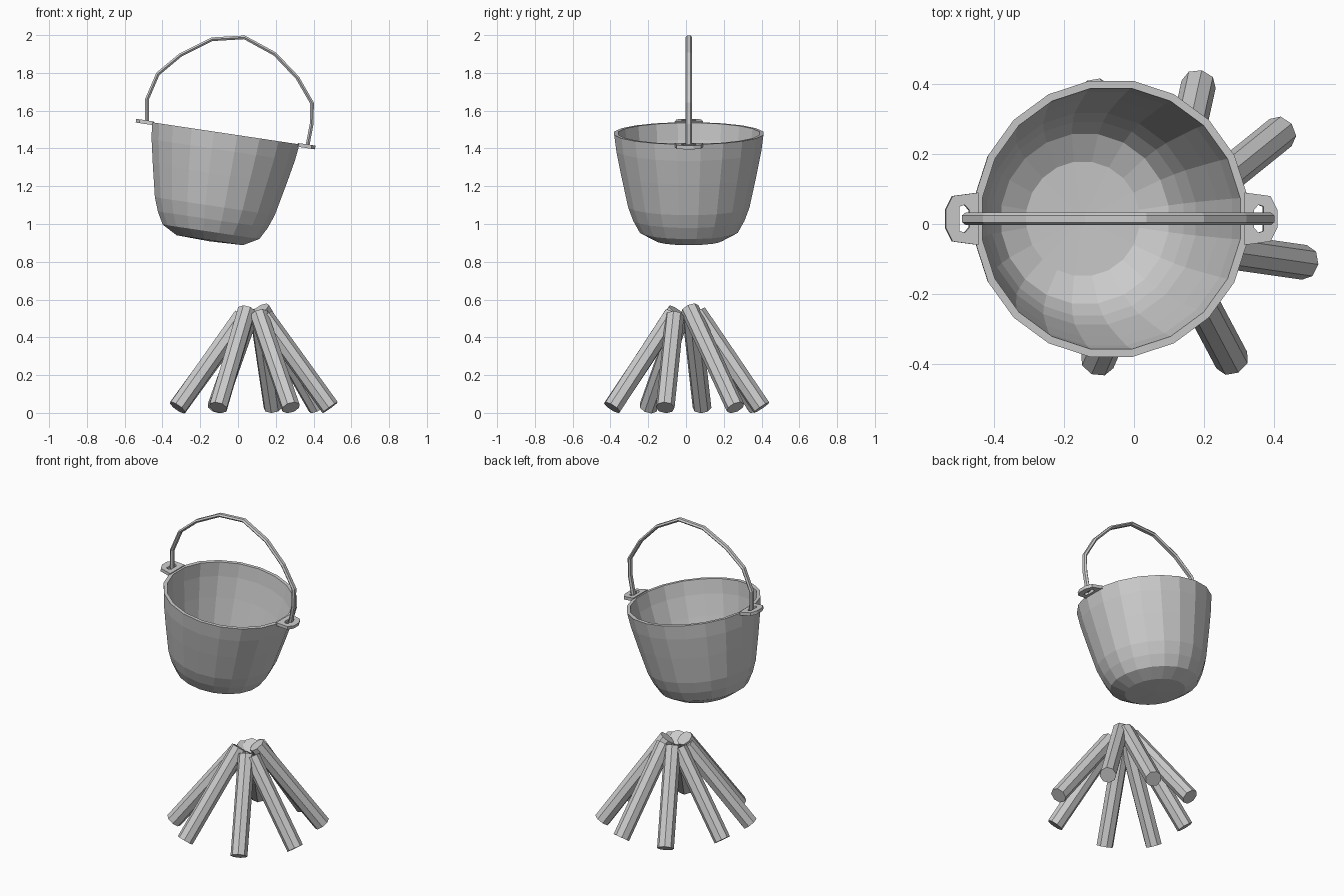
import bpy, bmesh, math
from mathutils import Vector, Matrix

if "Cube" in bpy.data.objects:
    bpy.data.objects.remove(bpy.data.objects["Cube"])

grey = bpy.data.materials.new("plain grey")
grey.diffuse_color = (0.6, 0.6, 0.6, 1)
grey.use_nodes = True
grey.node_tree.nodes["Principled BSDF"].inputs["Base Color"].default_value = grey.diffuse_color


def finish(name, bm, matrix=None):
    """Turn a bmesh into a flat-shaded grey object."""
    if matrix:
        bm.transform(matrix)
    bmesh.ops.recalc_face_normals(bm, faces=bm.faces)
    me = bpy.data.meshes.new(name)
    bm.to_mesh(me)
    bm.free()
    me.materials.append(grey)
    ob = bpy.data.objects.new(name, me)
    bpy.context.collection.objects.link(ob)
    return ob


def bridge(bm, a, b):
    """Join two closed rings of vertices with quads."""
    n = len(a)
    for i in range(n):
        j = (i + 1) % n
        bm.faces.new((a[i], a[j], b[j], b[i]))


# Frame of the tilted pot: origin at the middle of the rim
POT = Matrix.Translation((-0.065, 0.015, 1.48)) @ Matrix.Rotation(math.radians(8.5), 4, 'Y')

# Pot: one profile (radius, height) from outer bottom over the rim to inner floor
SIDES = 20
profile = [(0.18, -0.572), (0.262, -0.527), (0.298, -0.462), (0.325, -0.39),
           (0.362, -0.22), (0.388, -0.09), (0.40, 0.0),
           (0.378, 0.0), (0.368, -0.09), (0.343, -0.22), (0.306, -0.39),
           (0.28, -0.455), (0.245, -0.51), (0.165, -0.55)]
bm = bmesh.new()
rings = []
for r, z in profile:
    rings.append([bm.verts.new((r * math.cos((i + 0.5) * math.tau / SIDES),
                                r * math.sin((i + 0.5) * math.tau / SIDES), z))
                  for i in range(SIDES)])
for a, b in zip(rings, rings[1:]):
    bridge(bm, a, b)
for ring, z in ((rings[0], -0.578), (rings[-1], -0.555)):
    tip = bm.verts.new((0, 0, z))
    for i in range(SIDES):
        bm.faces.new((ring[i], ring[(i + 1) % SIDES], tip))
finish("pot", bm, POT)

# Ears: flat plates with a hole, on both sides of the rim
outer = [(0.385, 0.075), (0.46, 0.065), (0.48, 0.025), (0.48, -0.025), (0.46, -0.065), (0.385, -0.075)]
inner = [(0.412, 0.025), (0.425, 0.04), (0.44, 0.035), (0.44, -0.035), (0.425, -0.04), (0.412, -0.025)]
for side, name in ((-1, "left_ear"), (1, "right_ear")):
    bm = bmesh.new()
    loops = [[bm.verts.new((side * x, y, z)) for x, y in pts]
             for pts, z in ((outer, 0.006), (inner, 0.006), (inner, -0.014), (outer, -0.014))]
    for k in range(4):
        bridge(bm, loops[k], loops[(k + 1) % 4])
    finish(name, bm, POT)

# Handle: flattened six-sided bar swept along an arc in the xz plane
path = [(-0.482, 1.535), (-0.482, 1.66), (-0.424, 1.795), (-0.304, 1.895), (-0.138, 1.978),
        (0.034, 1.988), (0.195, 1.90), (0.314, 1.775), (0.392, 1.64), (0.39, 1.53), (0.366, 1.405)]
pts = [Vector((x, 0.015, z)) for x, z in path]
section = [(0.018, 0), (0.010, 0.010), (-0.010, 0.010), (-0.018, 0), (-0.010, -0.010), (0.010, -0.010)]
bm = bmesh.new()
rings = []
for i, p in enumerate(pts):
    along = (pts[min(i + 1, len(pts) - 1)] - pts[max(i - 1, 0)]).normalized()
    out = Vector((-along.z, 0, along.x))
    rings.append([bm.verts.new(p + Vector((0, y, 0)) + out * t) for y, t in section])
for a, b in zip(rings, rings[1:]):
    bridge(bm, a, b)
bm.faces.new(rings[0])
bm.faces.new(rings[-1])
finish("handle", bm)

# Firewood: eight leaning eight-sided sticks, (bottom x, y), (top x, y, z)
sticks = [((0.185, 0.40), (0.11, 0.06, 0.53)), ((0.42, 0.262), (0.12, 0.02, 0.55)),
          ((0.488, -0.11), (0.14, -0.06, 0.51)), ((0.28, -0.39), (0.11, -0.07, 0.52)),
          ((-0.105, -0.393), (0.045, -0.05, 0.54)), ((-0.32, -0.20), (0.02, -0.03, 0.51)),
          ((-0.32, 0.085), (0.03, 0.03, 0.51)), ((-0.115, 0.375), (0.06, 0.05, 0.52))]
for n, ((x, y), top) in enumerate(sticks, 1):
    a, b = Vector((x, y, 0.028)), Vector(top)
    d = b - a
    bm = bmesh.new()
    bmesh.ops.create_cone(bm, cap_ends=True, segments=8, radius1=0.05, radius2=0.05, depth=d.length)
    finish(f"stick_{n}", bm, Matrix.Translation((a + b) / 2) @ d.to_track_quat('Z', 'Y').to_matrix().to_4x4())
